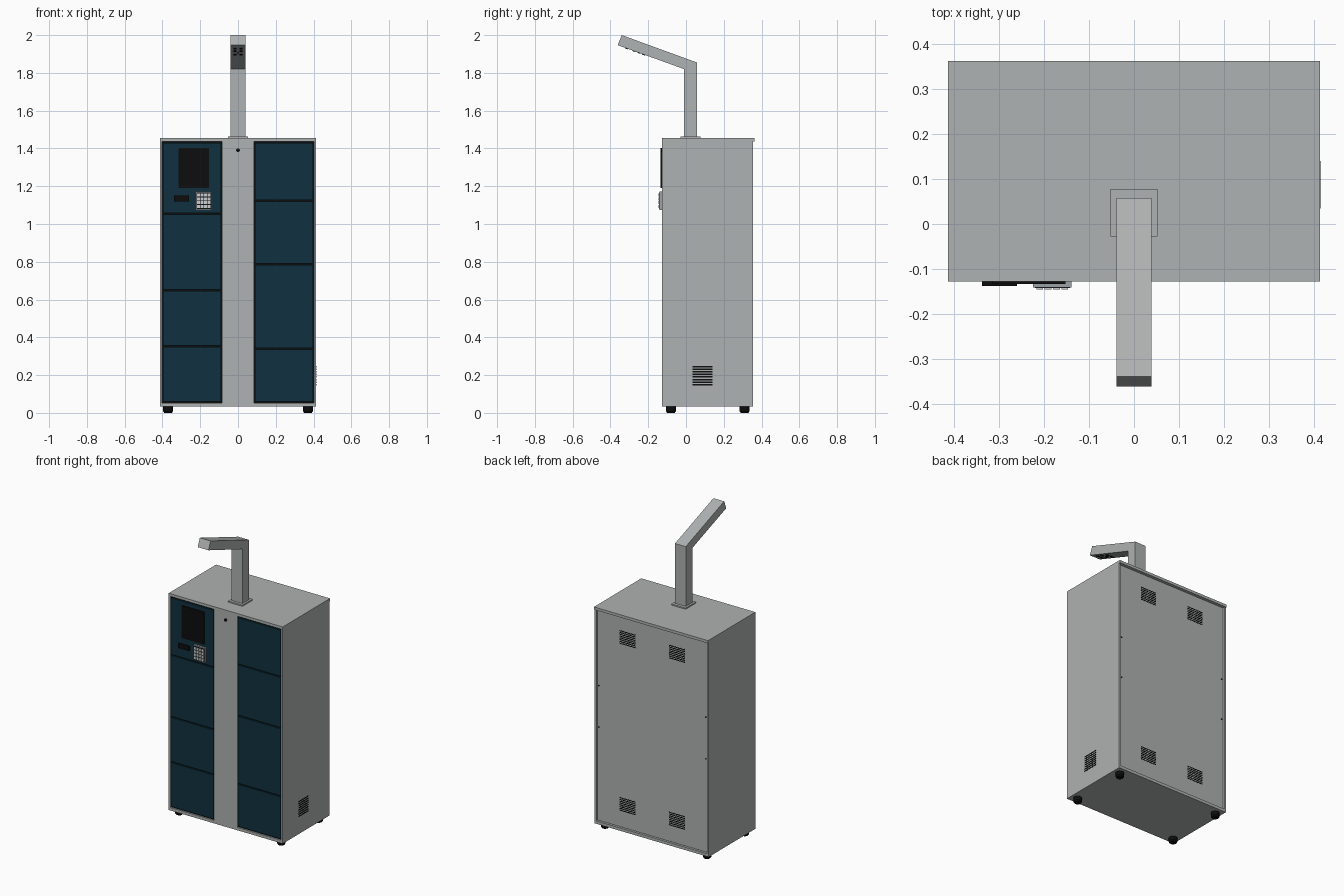
import bpy, bmesh, math
from mathutils import Matrix, Vector

if "Cube" in bpy.data.objects:
    bpy.data.objects.remove(bpy.data.objects["Cube"])


def material(name, r, g, b):
    m = bpy.data.materials.new(name)
    m.diffuse_color = (r, g, b, 1)
    m.use_nodes = True
    m.node_tree.nodes["Principled BSDF"].inputs["Base Color"].default_value = m.diffuse_color
    return m


GREY = material("cabinet grey", 0.43, 0.445, 0.445)
TEAL = material("door teal", 0.005, 0.031, 0.05)
BLACK = material("black", 0.004, 0.004, 0.004)
LIGHT = material("key grey", 0.60, 0.62, 0.63)
STEEL = material("keypad grey", 0.33, 0.36, 0.39)


def finish(name, bm, mat):
    bmesh.ops.recalc_face_normals(bm, faces=bm.faces)
    me = bpy.data.meshes.new(name)
    bm.to_mesh(me)
    bm.free()
    me.materials.append(mat)
    ob = bpy.data.objects.new(name, me)
    bpy.context.collection.objects.link(ob)
    return ob


def boxes(name, mat, items, rot=None):
    """One object made of boxes given as (x0, x1, y0, y1, z0, z1)."""
    bm = bmesh.new()
    for x0, x1, y0, y1, z0, z1 in items:
        centre = Vector(((x0 + x1) / 2, (y0 + y1) / 2, (z0 + z1) / 2))
        size = Matrix.Diagonal((x1 - x0, y1 - y0, z1 - z0, 1))
        m = Matrix.Translation(centre) @ (rot or Matrix()) @ size
        bmesh.ops.create_cube(bm, size=1, matrix=m)
    return finish(name, bm, mat)


def cylinders(name, mat, spots, r1, r2, depth, axis="Z", segs=16):
    """One object made of cylinders or cones centred on the given points."""
    bm = bmesh.new()
    rot = Matrix.Rotation(math.pi / 2, 4, "X") if axis == "Y" else Matrix()
    for p in spots:
        bmesh.ops.create_cone(bm, cap_ends=True, segments=segs, radius1=r1, radius2=r2,
                              depth=depth, matrix=Matrix.Translation(p) @ rot)
    return finish(name, bm, mat)


W, FRONT, BACK = 0.414, -0.1275, 0.363
Z0, Z1 = 0.033, 1.455
BAY_Z0, BAY_Z1 = 0.052, 1.437
BAY_X0, BAY_X1 = 0.084, 0.402

# Cabinet shell
boxes("side_panels", GREY, [(s * BAY_X1, s * W, FRONT, 0.356, Z0, BAY_Z1) for s in (-1, 1)])
boxes("top_panel", GREY, [(-W, W, FRONT, BACK, BAY_Z1, Z1)])
boxes("bottom_panel", GREY, [(-BAY_X1, BAY_X1, FRONT, 0.356, Z0, BAY_Z0)])
boxes("back_panel", GREY, [(-0.398, 0.398, 0.335, 0.348, BAY_Z0 + 0.004, BAY_Z1 - 0.004)])
boxes("back_gap", BLACK, [(-BAY_X1, BAY_X1, 0.33, 0.337, BAY_Z0, BAY_Z1)])
boxes("centre_column", GREY, [(-BAY_X0, BAY_X0, FRONT, -0.09, BAY_Z0, BAY_Z1)])
boxes("door_bays", BLACK, [(s * BAY_X0, s * BAY_X1, -0.118, -0.09, BAY_Z0, BAY_Z1)
                           for s in (-1, 1)])

# Doors, split at different heights on each side
GAP = 0.004
splits = {-1: (1.055, 0.648, 0.352), 1: (1.122, 0.786, 0.339)}
doors = []
for s, cuts in splits.items():
    levels = [BAY_Z1 - GAP, *cuts, BAY_Z0 + GAP]
    for hi, lo in zip(levels, levels[1:]):
        doors.append((s * (BAY_X0 + 0.006), s * (BAY_X1 - 0.006), FRONT, -0.115,
                      lo + GAP, hi - GAP))
boxes("doors", TEAL, doors)

# Screen, card slot and lock on the front
boxes("screen", BLACK, [(-0.315, -0.153, -0.134, FRONT + 0.002, 1.19, 1.402)])
boxes("card_slot", BLACK, [(-0.338, -0.26, -0.138, FRONT + 0.002, 1.12, 1.15)])
cylinders("lock", BLACK, [(0, FRONT, 1.39)], 0.01, 0.01, 0.008, "Y")

# Keypad
boxes("keypad_body", STEEL, [(-0.225, -0.139, -0.141, FRONT + 0.002, 1.074, 1.172)])
boxes("keypad_face", BLACK, [(-0.221, -0.143, -0.1425, -0.14, 1.079, 1.167)])
boxes("keys", LIGHT, [(x - 0.0075, x + 0.0075, -0.146, -0.141, z - 0.008, z + 0.008)
                      for x in (-0.210, -0.1913, -0.1727, -0.154)
                      for z in (1.092, 1.1127, 1.1333, 1.154)])

# Louvre vents on the back and on the right side
SLOTS = [(i - 3.5) * 0.0138 for i in range(8)]
boxes("side_vent", BLACK, [(W - 0.002, W + 0.001, 0.035, 0.14, 0.197 + d - 0.004, 0.197 + d + 0.004)
                           for d in SLOTS])
boxes("back_vents", BLACK, [(x - 0.058, x + 0.058, 0.346, 0.349, z + d * 0.85 - 0.003, z + d * 0.85 + 0.003)
                            for x in (-0.18, 0.18) for z in (0.205, 1.30) for d in SLOTS])
cylinders("back_bolts", BLACK, [(s * 0.388, 0.348, z) for s in (-1, 1) for z in (0.667, 0.94)],
          0.005, 0.005, 0.004, "Y", 8)

# Feet
SPOTS = [(x, y) for x in (-0.37, 0.37) for y in (-0.08, 0.31)]
cylinders("feet", BLACK, [(x, y, 0.0205) for x, y in SPOTS], 0.026, 0.026, 0.025)
cylinders("foot_pads", BLACK, [(x, y, 0.004) for x, y in SPOTS], 0.02, 0.026, 0.008)

# Mast with a bent arm, extruded from its side profile
boxes("mast_base", GREY, [(-0.052, 0.052, -0.028, 0.078, Z1, Z1 + 0.008)])
profile = [(0.058, Z1), (0.058, 1.855), (-0.340, 2.0), (-0.362, 1.947), (-0.010, 1.82), (-0.010, Z1)]
bm = bmesh.new()
face = bm.faces.new([bm.verts.new((-0.039, y, z)) for y, z in profile])
ext = bmesh.ops.extrude_face_region(bm, geom=[face])
bmesh.ops.translate(bm, vec=(0.078, 0, 0), verts=[v for v in ext["geom"] if isinstance(v, bmesh.types.BMVert)])
finish("mast_arm", bm, GREY)

# Sensor slots and lens under the arm
slope = (1.947 - 1.82) / (-0.362 + 0.010)
tilt = Matrix.Rotation(math.atan(slope), 4, "X")


def under(y):
    return 1.82 + slope * (y + 0.010)


boxes("arm_slots", BLACK, [(x - 0.009, x + 0.009, y - 0.008, y + 0.008, under(y) - 0.003, under(y) + 0.003)
                           for x in (-0.016, 0.016) for y in (-0.315, -0.275, -0.225)], tilt)
boxes("arm_lens", BLACK, [(-0.006, 0.006, -0.256, -0.244, under(-0.25) - 0.003, under(-0.25) + 0.003)], tilt)

# Smooth only the round parts
for name in ("feet", "foot_pads", "lock"):
    bpy.ops.object.select_all(action="DESELECT")
    ob = bpy.data.objects[name]
    ob.select_set(True)
    bpy.context.view_layer.objects.active = ob
    bpy.ops.object.shade_smooth_by_angle()
